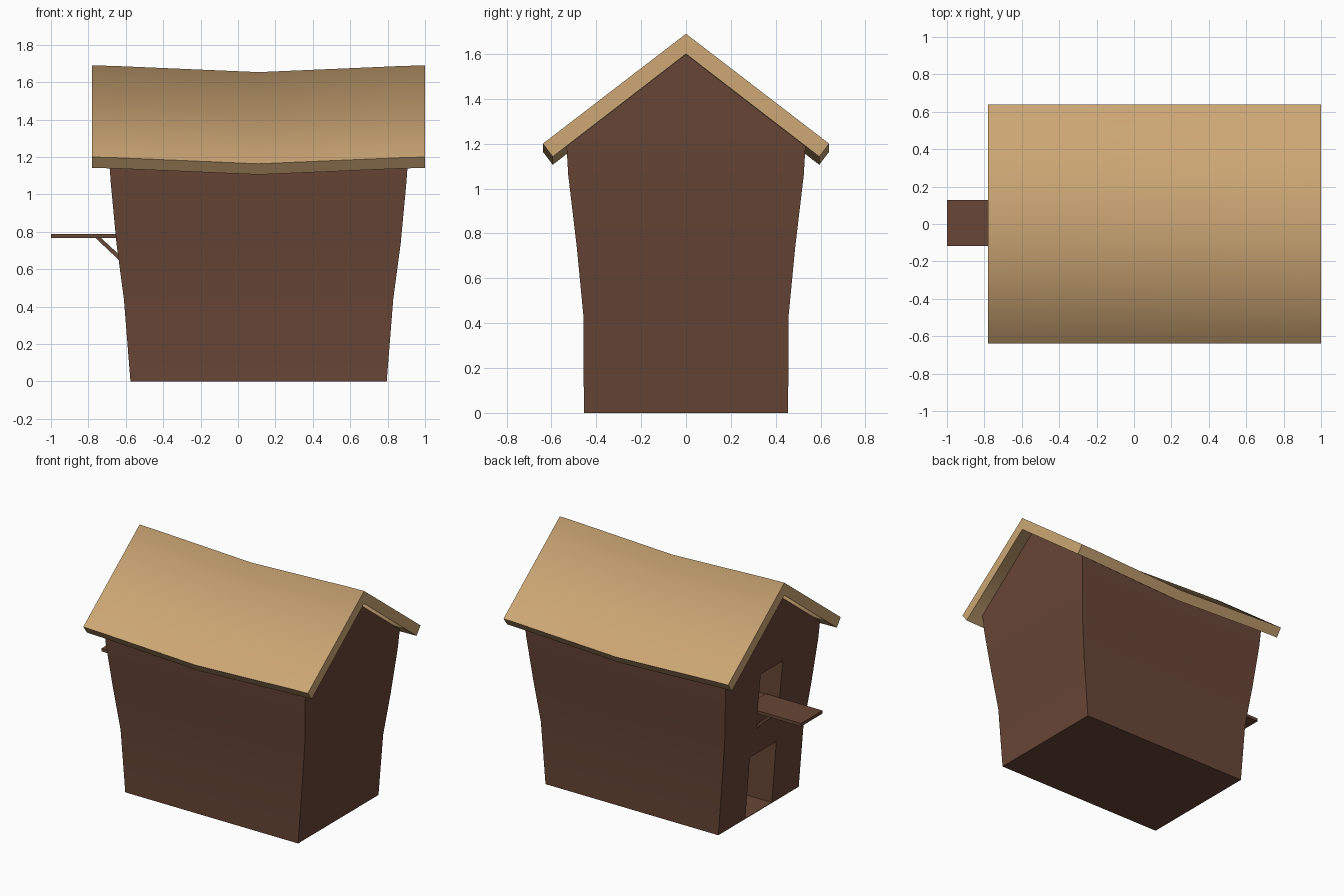
import bpy, bmesh, math

if "Cube" in bpy.data.objects:
    bpy.data.objects.remove(bpy.data.objects["Cube"])


def material(name, rgb):
    m = bpy.data.materials.new(name)
    m.diffuse_color = (*rgb, 1)
    m.use_nodes = True
    m.node_tree.nodes["Principled BSDF"].inputs["Base Color"].default_value = m.diffuse_color
    return m


brown = material("dark_brown_wood", (0.138, 0.061, 0.037))
tan = material("tan_roof", (0.61, 0.386, 0.178))
CX = 0.11  # middle of the house in x


def loft(name, rings, mat):
    """Closed solid through equal-length rings of points."""
    bm = bmesh.new()
    loops = [[bm.verts.new(p) for p in r] for r in rings]
    n = len(loops[0])
    for a, b in zip(loops, loops[1:]):
        for i in range(n):
            j = (i + 1) % n
            bm.faces.new((a[i], a[j], b[j], b[i]))
    bm.faces.new(loops[0])
    bm.faces.new(loops[-1])
    bmesh.ops.recalc_face_normals(bm, faces=bm.faces)
    me = bpy.data.meshes.new(name)
    bm.to_mesh(me)
    bm.free()
    ob = bpy.data.objects.new(name, me)
    bpy.context.collection.objects.link(ob)
    me.materials.append(mat)
    return ob


def box(name, x0, x1, y0, y1, z0, z1, mat):
    ring = lambda z: [(x0, y0, z), (x1, y0, z), (x1, y1, z), (x0, y1, z)]
    return loft(name, [ring(z0), ring(z1)], mat)


def smooth(ob, angle):
    bpy.ops.object.select_all(action='DESELECT')
    bpy.context.view_layer.objects.active = ob
    ob.select_set(True)
    bpy.ops.object.shade_smooth_by_angle(angle=math.radians(angle))


# House body: half-profile flares outwards, then rises to a gable: (half x, half y, z)
levels = [(0.685, 0.455, 0), (0.72, 0.458, 0.44), (0.76, 0.487, 0.74),
          (0.79, 0.525, 1.06), (0.80, 0.533, 1.195)]
outline = lambda s: ([(CX + s * hx, -hy, z) for hx, hy, z in levels]
                     + [(CX + s * 0.805, 0, 1.61)]
                     + [(CX + s * hx, hy, z) for hx, hy, z in reversed(levels)])
body = loft("house_body", [outline(-1), outline(1)], brown)
# split the end walls into level strips, so that they stay planar
bm = bmesh.new()
bm.from_mesh(body.data)
for side in (-1, 1):
    for hx, hy, z in levels[1:]:
        pair = [v for v in bm.verts if abs(v.co.z - z) < 1e-4 and (v.co.x - CX) * side > 0]
        bmesh.ops.connect_verts(bm, verts=pair)
bm.to_mesh(body.data)
bm.free()

# Door and hatch recesses in the left end wall
for name, hy, z0, z1 in [("door_cutter", 0.15, 0.004, 0.45), ("hatch_cutter", 0.125, 0.78, 1.055)]:
    cutter = box(name, -1.2, -0.30, -hy, hy, z0, z1, brown)
    cutter.hide_render = True
    mod = body.modifiers.new(name, 'BOOLEAN')
    mod.operation = 'DIFFERENCE'
    mod.solver = 'EXACT'
    mod.object = cutter
    bpy.context.view_layer.objects.active = body
    bpy.ops.object.modifier_apply(modifier=name)
    bpy.data.objects.remove(cutter)
smooth(body, 25)

# Sagging roof slab, smooth across the ridge: (x, drop)
section = [(-0.638, 1.20), (0, 1.69), (0.638, 1.20), (0.594, 1.142), (0, 1.60), (-0.594, 1.142)]
sag = [(-0.78, 0), (-0.66, 0.003), (CX, 0.036), (0.88, 0.003), (1.0, 0)]
roof = loft("roof", [[(x, y, z - d) for y, z in section] for x, d in sag], tan)
smooth(roof, 82)

# Landing platform with two braces beneath
box("platform", -1.0, -0.55, -0.117, 0.127, 0.767, 0.789, brown)
for name, y in [("brace_back", 0.1), ("brace_front", -0.09)]:
    prof = [(-0.765, 0.77), (-0.735, 0.77), (-0.60, 0.645), (-0.60, 0.615)]
    loft(name, [[(x, y + d, z) for x, z in prof] for d in (-0.013, 0.013)], brown)
